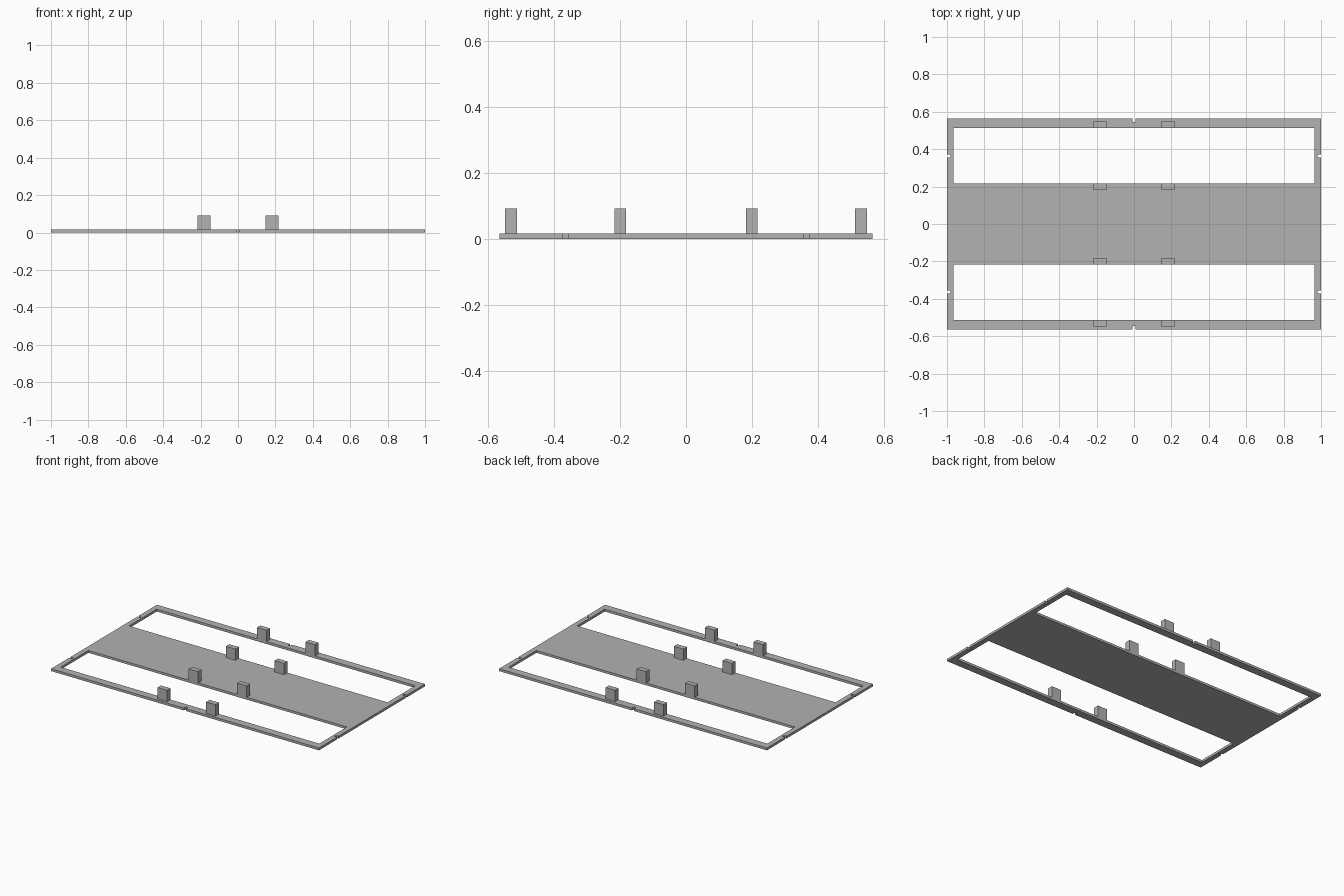
import bpy
import bmesh
from mathutils import Matrix, Vector

cube = bpy.data.objects.get("Cube")
if cube:
    bpy.data.objects.remove(cube, do_unlink=True)

# Single grey material
GREY = (0.445, 0.445, 0.445, 1)
grey = bpy.data.materials.new("plain grey")
grey.diffuse_color = GREY
grey.use_nodes = True
grey.node_tree.nodes["Principled BSDF"].inputs["Base Color"].default_value = GREY

HALF_X, HALF_Y, THICK = 1.0, 0.565, 0.016
SLOT_X, SLOT_IN, SLOT_OUT = 0.965, 0.217, 0.512
NOTCH_W, NOTCH_D, NOTCH_Y = 0.016, 0.02, 0.364
TAB_TOP, TAB_X, TAB_DEPTH = 0.092, (0.146, 0.217), 0.036


def boxes(name, extents):
    """One flat-shaded object made of boxes given as (low corner, high corner)."""
    bm = bmesh.new()
    for low, high in extents:
        low, high = Vector(low), Vector(high)
        matrix = Matrix.Translation((low + high) / 2) @ Matrix.Diagonal((high - low).to_4d())
        matrix[3][3] = 1
        bmesh.ops.create_cube(bm, size=1, matrix=matrix)
    mesh = bpy.data.meshes.new(name)
    bm.to_mesh(mesh)
    bm.free()
    mesh.materials.append(grey)
    obj = bpy.data.objects.new(name, mesh)
    bpy.context.collection.objects.link(obj)
    return obj


def span(a, b, sign):
    """Range a to b, mirrored when sign is negative."""
    return sorted((a * sign, b * sign))


# Base panel
panel = boxes("base_panel", [((-HALF_X, -HALF_Y, 0), (HALF_X, HALF_Y, THICK))])

# Two long openings and the small edge notches
cuts = []
for s in (-1, 1):
    y0, y1 = span(SLOT_IN, SLOT_OUT, s)
    cuts.append(((-SLOT_X, y0, -1), (SLOT_X, y1, 1)))
    y0, y1 = span(HALF_Y - NOTCH_D, HALF_Y + 1, s)
    cuts.append(((-NOTCH_W / 2, y0, -1), (NOTCH_W / 2, y1, 1)))
    x0, x1 = span(HALF_X - NOTCH_D, HALF_X + 1, s)
    for y in (-NOTCH_Y, NOTCH_Y):
        cuts.append(((x0, y - NOTCH_W / 2, -1), (x1, y + NOTCH_W / 2, 1)))
cutter = boxes("panel_cutter", cuts)
cutter.hide_render = True

cut = panel.modifiers.new("openings", "BOOLEAN")
cut.operation = "DIFFERENCE"
cut.solver = "EXACT"
cut.object = cutter
bpy.context.view_layer.update()
cut_mesh = bpy.data.meshes.new_from_object(
    panel.evaluated_get(bpy.context.evaluated_depsgraph_get()))
panel.modifiers.clear()
panel.data = cut_mesh
bpy.data.objects.remove(cutter, do_unlink=True)

# Upright tabs along both edges of each opening
rows = {"inner": SLOT_IN - TAB_DEPTH, "outer": SLOT_OUT}
for row, y in rows.items():
    for sy, end in ((-1, "front"), (1, "back")):
        for sx, side in ((-1, "right"), (1, "left")):
            x0, x1 = span(*TAB_X, sx)
            y0, y1 = span(y, y + TAB_DEPTH, sy)
            boxes(f"{row}_tab_{end}_{side}", [((x0, y0, THICK), (x1, y1, TAB_TOP))])
